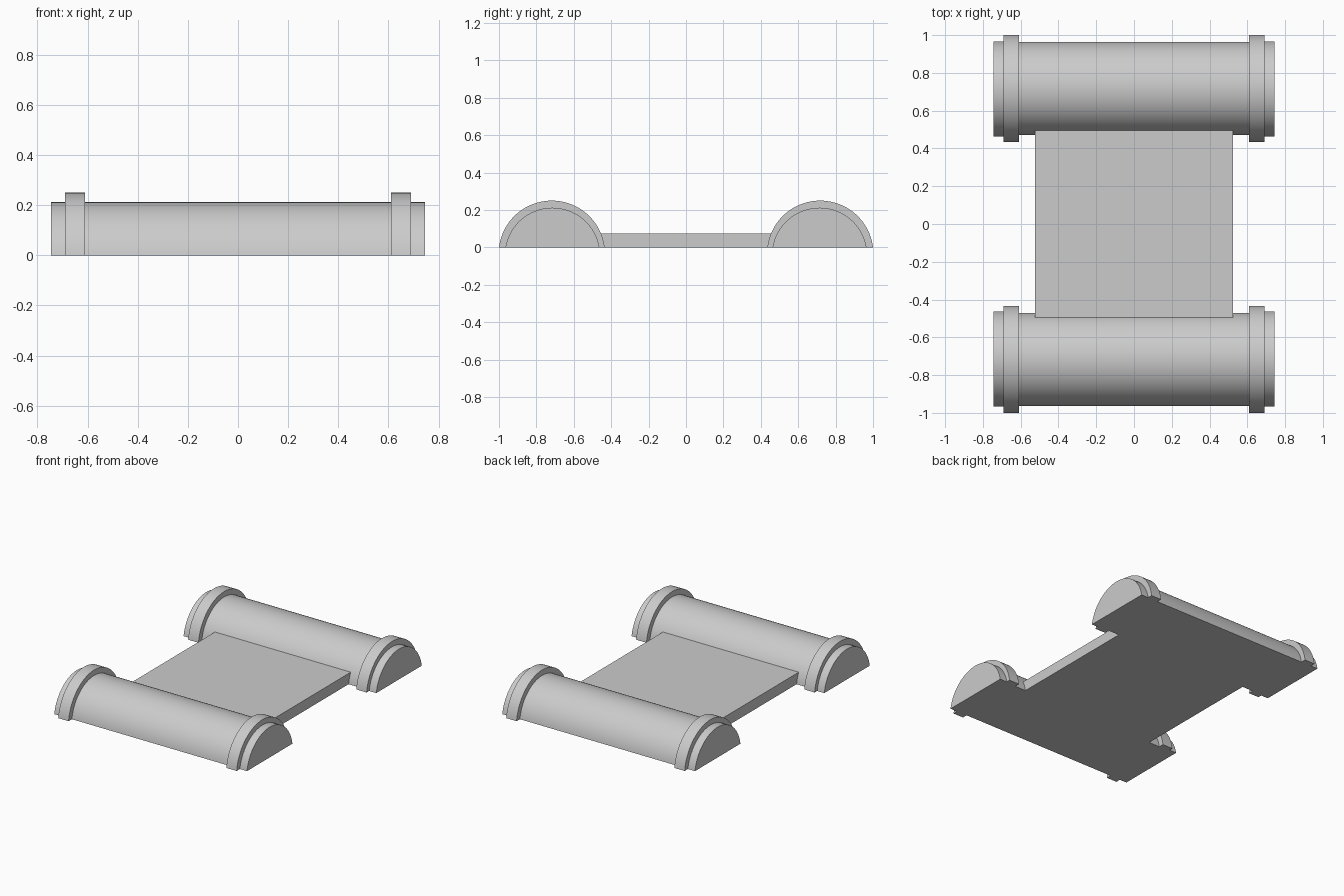
import bpy, bmesh, math

cube = bpy.data.objects.get("Cube")
if cube:
    bpy.data.objects.remove(cube, do_unlink=True)

grey = bpy.data.materials.new("light_grey")
grey.use_nodes = True
colour = (0.6, 0.6, 0.6, 1)
grey.diffuse_color = colour
grey.node_tree.nodes["Principled BSDF"].inputs["Base Color"].default_value = colour


def prism(name, profile, x0, x1, smooth=False):
    """Extrude a (y, z) profile along x."""
    bm = bmesh.new()
    face = bm.faces.new([bm.verts.new((x0, y, z)) for y, z in profile])
    ext = bmesh.ops.extrude_face_region(bm, geom=[face])["geom"]
    moved = [v for v in ext if isinstance(v, bmesh.types.BMVert)]
    bmesh.ops.translate(bm, verts=moved, vec=(x1 - x0, 0, 0))
    bmesh.ops.recalc_face_normals(bm, faces=bm.faces)
    mesh = bpy.data.meshes.new(name)
    bm.to_mesh(mesh)
    bm.free()
    mesh.materials.append(grey)
    obj = bpy.data.objects.new(name, mesh)
    bpy.context.collection.objects.link(obj)
    if smooth:
        bpy.ops.object.select_all(action="DESELECT")
        obj.select_set(True)
        bpy.context.view_layer.objects.active = obj
        bpy.ops.object.shade_smooth_by_angle(angle=math.radians(30))
    return obj


def arch(cy, half_width, height, steps=48):
    """Circular segment standing on the ground."""
    r = (half_width ** 2 + height ** 2) / (2 * height)
    cz = height - r
    a0 = math.asin(-cz / r)
    angles = [a0 + (math.pi - 2 * a0) * i / steps for i in range(steps + 1)]
    return [(cy + r * math.cos(a), cz + r * math.sin(a)) for a in angles]


# Flat sheet joining the two rollers
prism("sheet", [(-0.6, 0), (0.6, 0), (0.6, 0.075), (-0.6, 0.075)], -0.525, 0.525)

# Half-round rollers with raised bands and end caps
for side, s in (("front", -1), ("back", 1)):
    prism(side + "_roller", arch(s * 0.7175, 0.246, 0.212), -0.65, 0.65, True)
    for end, e in (("left", 1), ("right", -1)):
        prism(f"{side}_{end}_band", arch(s * 0.7175, 0.2825, 0.25), e * 0.61, e * 0.69, True)
        prism(f"{side}_{end}_cap", arch(s * 0.714, 0.251, 0.212), e * 0.65, e * 0.745, True)
